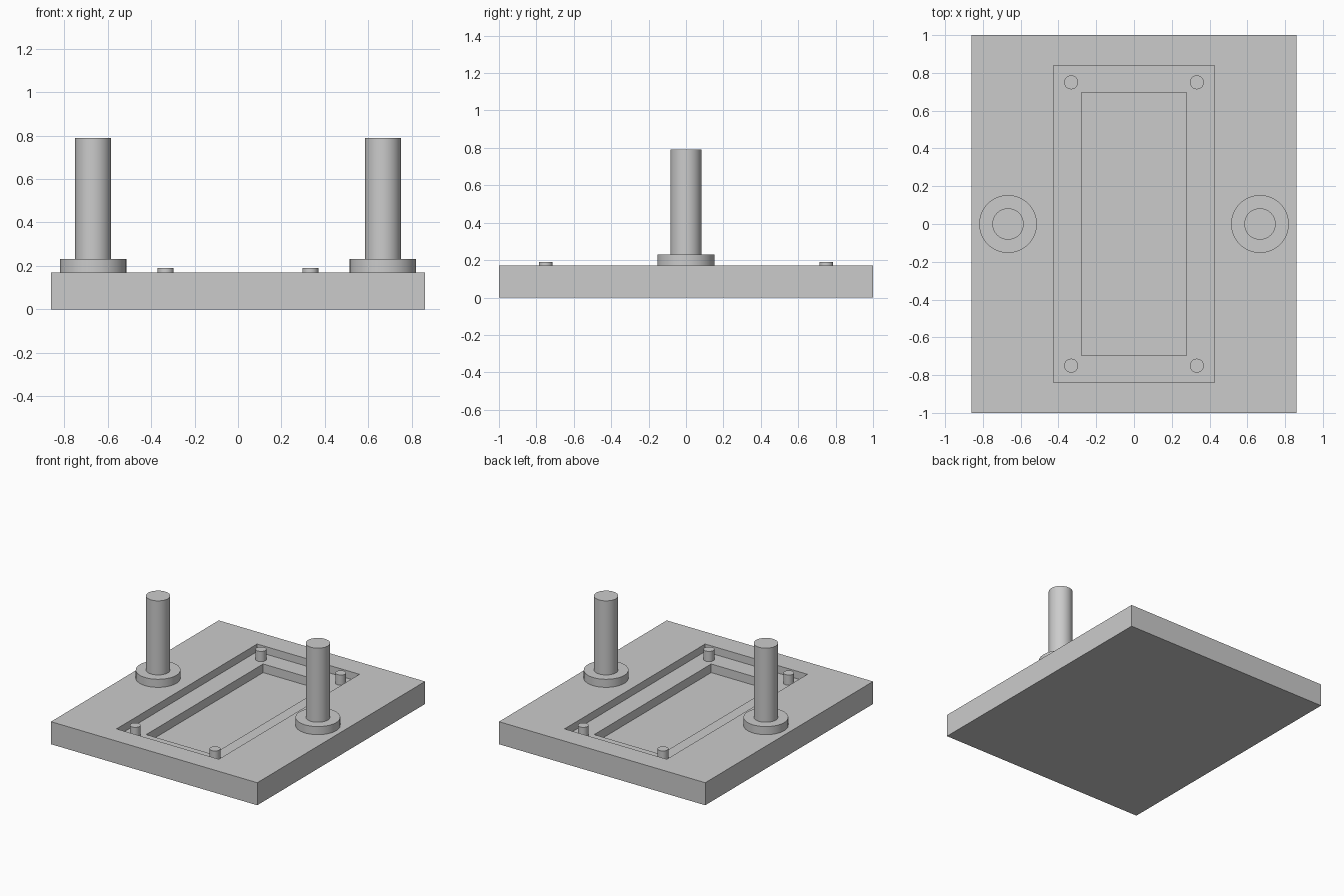
import bpy, bmesh, math

if "Cube" in bpy.data.objects:
    bpy.data.objects.remove(bpy.data.objects["Cube"])

grey = bpy.data.materials.new("plain grey")
grey.diffuse_color = (0.6, 0.6, 0.6, 1)
grey.use_nodes = True
grey.node_tree.nodes["Principled BSDF"].inputs["Base Color"].default_value = grey.diffuse_color

PLATE_TOP, LEDGE, FLOOR = 0.17, 0.113, 0.048


def stepped_plate(name, rings):
    """Solid from nested rectangles (half x, half y, z), capped at both ends."""
    bm = bmesh.new()
    loops = [[bm.verts.new((sx * hx, sy * hy, z))
              for sx, sy in ((-1, -1), (1, -1), (1, 1), (-1, 1))]
             for hx, hy, z in rings]
    for a, b in zip(loops, loops[1:]):
        for i in range(4):
            j = (i + 1) % 4
            bm.faces.new((a[i], a[j], b[j], b[i]))
    bm.faces.new(loops[0][::-1])
    bm.faces.new(loops[-1])
    bmesh.ops.recalc_face_normals(bm, faces=bm.faces)
    mesh = bpy.data.meshes.new(name)
    bm.to_mesh(mesh)
    bm.free()
    mesh.materials.append(grey)
    obj = bpy.data.objects.new(name, mesh)
    bpy.context.collection.objects.link(obj)


def cylinder(name, x, y, radius, z0, z1, sides=48):
    bpy.ops.mesh.primitive_cylinder_add(
        vertices=sides, radius=radius, depth=z1 - z0,
        location=(x, y, (z0 + z1) / 2))
    obj = bpy.context.object
    obj.name = name
    obj.data.materials.append(grey)
    bpy.ops.object.shade_smooth_by_angle(angle=math.radians(30))


# Base plate with a stepped rectangular pocket
stepped_plate("base_plate", [
    (0.861, 1.0, 0.0), (0.861, 1.0, PLATE_TOP),
    (0.427, 0.838, PLATE_TOP), (0.427, 0.838, LEDGE),
    (0.278, 0.697, LEDGE), (0.278, 0.697, FLOOR)])

for side, sx in (("left", -1), ("right", 1)):
    # Guide post on its round collar
    cylinder(f"{side}_collar", sx * 0.667, 0, 0.153, PLATE_TOP, 0.231)
    cylinder(f"{side}_post", sx * 0.667, 0, 0.083, 0.231, 0.79)
    # Locating pegs standing on the pocket ledge
    for end, sy in (("front", -1), ("back", 1)):
        cylinder(f"{end}_{side}_peg", sx * 0.333, sy * 0.75, 0.037, LEDGE, 0.19, 32)
